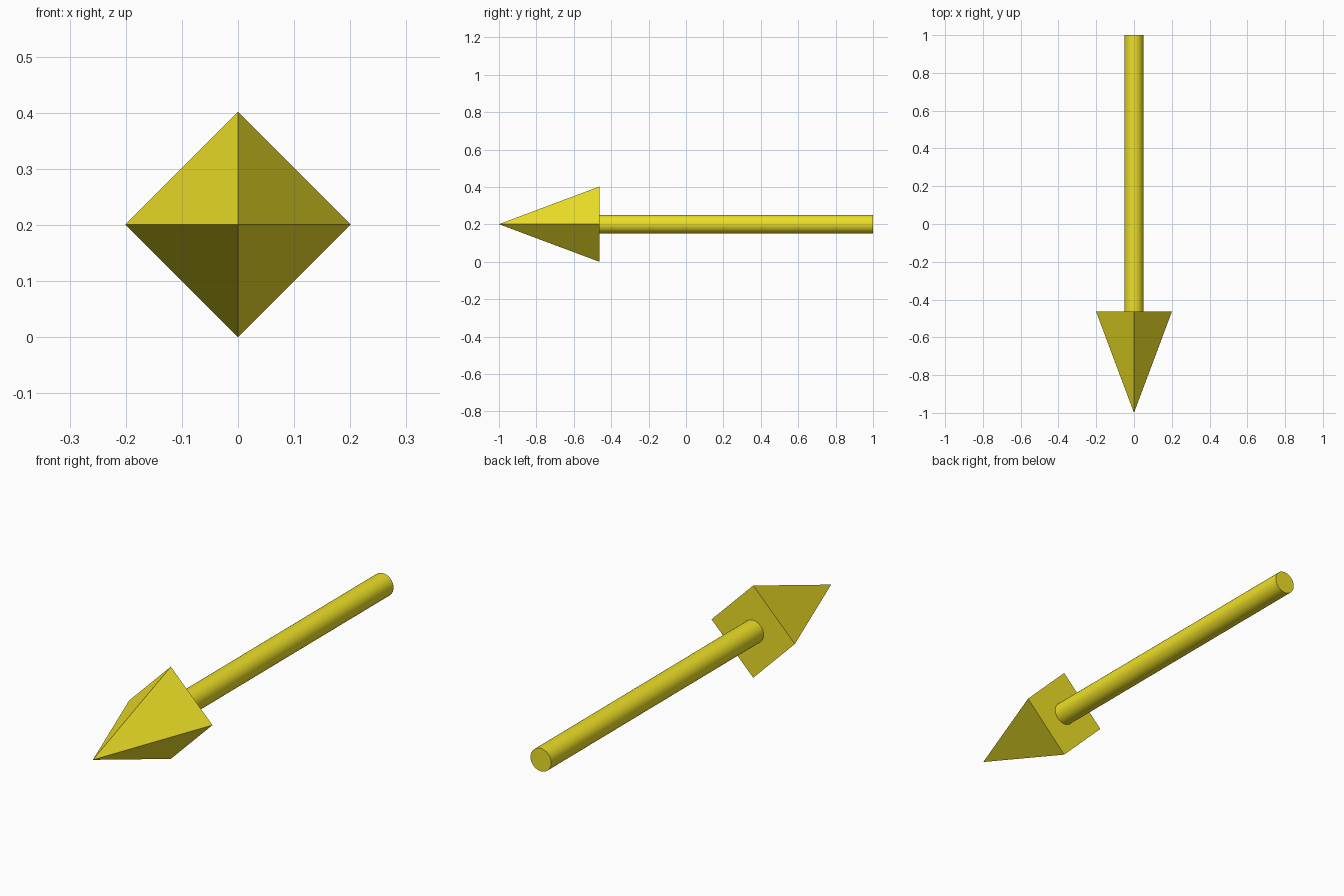
import bpy
from math import pi, radians

if "Cube" in bpy.data.objects:
    bpy.data.objects.remove(bpy.data.objects["Cube"])

R = 0.201          # arrowhead corner radius, also the axis height
BASE_Y = -0.463    # where head meets shaft

mat = bpy.data.materials.new("yellow")
mat.diffuse_color = (0.85, 0.74, 0.02, 1)
mat.use_nodes = True
mat.node_tree.nodes["Principled BSDF"].inputs["Base Color"].default_value = mat.diffuse_color


def finish(name):
    ob = bpy.context.object
    ob.name = name
    ob.data.materials.append(mat)
    return ob


# Four-sided pyramid head pointing to the front
bpy.ops.mesh.primitive_cone_add(
    vertices=4, radius1=R, radius2=0, depth=1 + BASE_Y,
    location=(0, (BASE_Y - 1) / 2, R), rotation=(pi / 2, 0, 0))
finish("arrow_head")

# Round shaft running to the back
bpy.ops.mesh.primitive_cylinder_add(
    vertices=32, radius=0.05, depth=1 - BASE_Y,
    location=(0, (1 + BASE_Y) / 2, R), rotation=(pi / 2, 0, 0))
finish("arrow_shaft")
bpy.ops.object.shade_smooth_by_angle(angle=radians(30))
